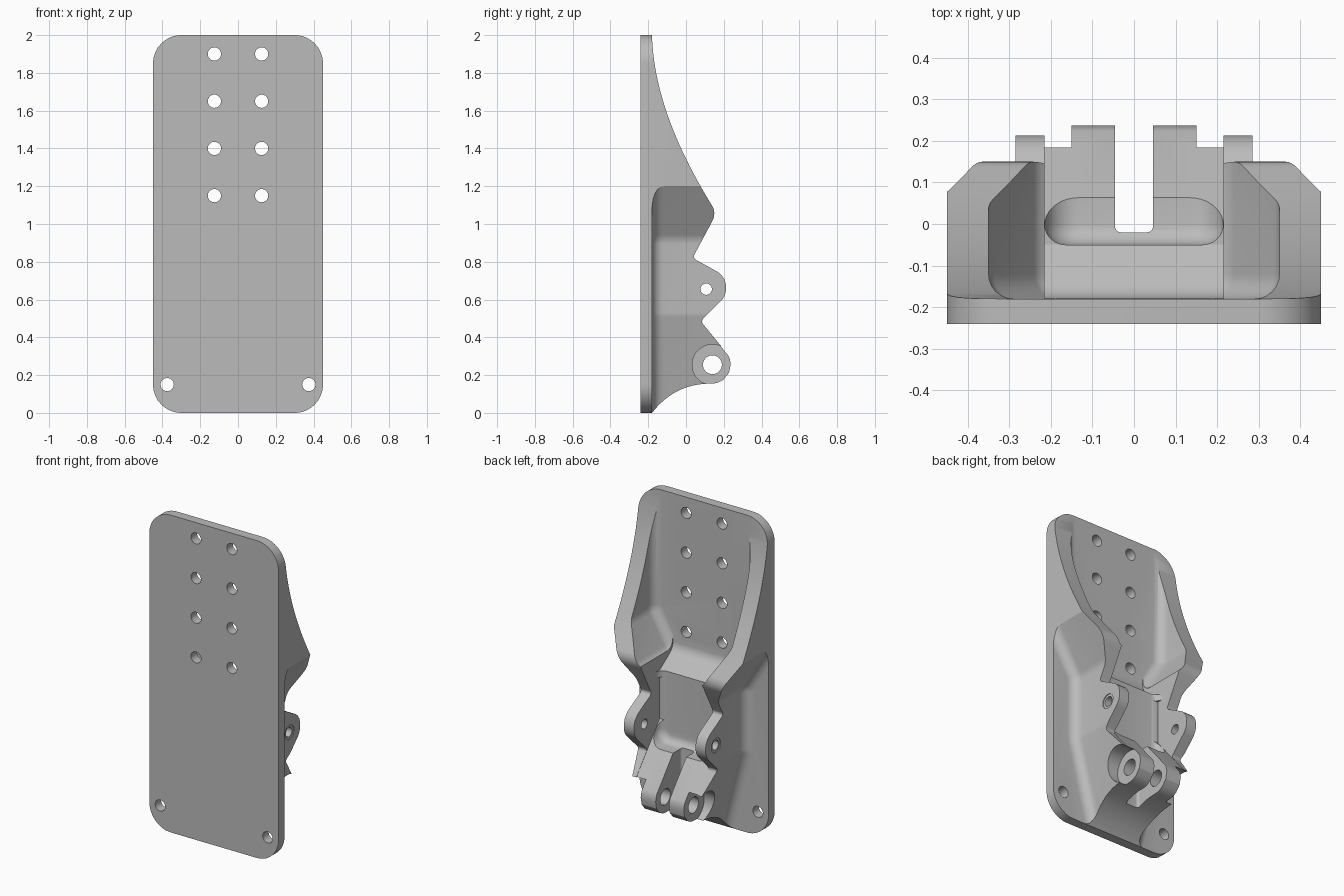
import bpy, bmesh, math
from mathutils import Vector

if "Cube" in bpy.data.objects:
    bpy.data.objects.remove(bpy.data.objects["Cube"], do_unlink=True)

metal = bpy.data.materials.new("plain_grey")
metal.use_nodes = True
GREY = (0.5, 0.5, 0.5, 1)
metal.diffuse_color = GREY
metal.node_tree.nodes["Principled BSDF"].inputs["Base Color"].default_value = GREY


def rounded(corners, steps=8):
    """Outline with each (a, b, radius) corner replaced by an arc."""
    out = []
    for i, (a, b, *r) in enumerate(corners):
        p = Vector((a, b))
        if not r:
            out.append(p)
            continue
        u = (Vector(corners[i - 1][:2]) - p).normalized()
        v = (Vector(corners[(i + 1) % len(corners)][:2]) - p).normalized()
        half = u.angle(v) / 2
        centre = p + (u + v).normalized() * r[0] / math.sin(half)
        start = p + u * r[0] / math.tan(half) - centre
        end = p + v * r[0] / math.tan(half) - centre
        for k in range(steps + 1):
            t = k / steps
            out.append(centre + start.lerp(end, t).normalized() * r[0])
    return out


def bezier(a, b, c, steps):
    a, b, c = Vector(a), Vector(b), Vector(c)
    return [tuple(a * (1 - t) ** 2 + b * 2 * t * (1 - t) + c * t * t)
            for t in (k / steps for k in range(steps + 1))]


def prism(name, outline, axis, lo, hi, floor_fillet=0):
    """Extrude an outline along x (points y, z) or y (points x, z)."""
    bm = bmesh.new()

    def ring(d):
        return [bm.verts.new((d, a, b) if axis == "x" else (a, d, b))
                for a, b in outline]
    low, high = ring(lo), ring(hi)
    base = bm.faces.new(low)
    bm.faces.new(high[::-1])
    n = len(low)
    for i in range(n):
        j = (i + 1) % n
        bm.faces.new((low[j], low[i], high[i], high[j]))
    bmesh.ops.recalc_face_normals(bm, faces=bm.faces[:])
    if floor_fillet:
        bmesh.ops.bevel(bm, geom=list(base.edges), offset=floor_fillet,
                        segments=6, profile=0.5, affect="EDGES")
    mesh = bpy.data.meshes.new(name)
    bm.to_mesh(mesh)
    bm.free()
    mesh.materials.append(metal)
    obj = bpy.data.objects.new(name, mesh)
    bpy.context.collection.objects.link(obj)
    return obj


def circle(a, b, r, n=32):
    return [(a + r * math.cos(k * math.tau / n), b + r * math.sin(k * math.tau / n))
            for k in range(n)]


# Rounded blank, trimmed by the side silhouette
bracket = prism("mounting_bracket", rounded(
    [(-0.45, 0, 0.15), (0.45, 0, 0.15), (0.45, 2, 0.15), (-0.45, 2, 0.15)], 10),
    "y", -0.24, 0.4)
silhouette = rounded(
    [(-0.3, -0.1), (-0.3, 2.1), (-0.18, 2.1)]
    + bezier((-0.18, 2), (-0.17, 1.6), (0.13, 1.11), 24)
    + [(0.162, 1.058, 0.08), (0.035, 0.82, 0.02), (0.278, 0.686, 0.1),
       (0.078, 0.485, 0.02), (0.348, 0.155, 0.1)]
    + bezier((0.13, 0.155), (-0.06, 0.155), (-0.18, 0), 14)
    + [(-0.18, -0.1)])
trims = [(prism("silhouette_cutter", silhouette, "x", -0.6, 0.6), "INTERSECT")]


def cut(*args, **kw):
    trims.append((prism(*args, **kw), "DIFFERENCE"))


# Outer recesses beside the narrow lower body, and the lower lug faces
for s in (-1, 1):
    side = [(0.285, 0.92, 0.1), (0.285, 0.52, 0.1), (0.13, -0.1),
            (0.7, -0.1), (0.7, 1.624)]
    cut("side_recess_cutter", rounded([(s * p[0], *p[1:]) for p in side]),
        "y", -0.18, 0.5, floor_fillet=0.06)
    cut("lug_face_cutter", circle(0.14, 0.255, 0.107, 48), "x",
        *sorted((s * 0.15, s * 0.4)))
    cut("lug_seat_cutter", circle(0.107, 0.655, 0.045), "x",
        *sorted((s * 0.28, s * 0.4)))

# Upper tray, ramp, lower pocket and the sloped shelf
upper = [(0.35, 2.3), (0.35, 1.25, 0.1), (0.22, 1.02, 0.07)]
cut("tray_cutter", rounded(upper + [(-p[0], *p[1:]) for p in upper[::-1]]),
    "y", -0.18, 0.5, floor_fillet=0.06)
cut("ramp_cutter", rounded([(-0.179, 1.3), (-0.179, 1.03, 0.08), (-0.049, 0.94),
                            (0.5, 0.94), (0.5, 1.3)]), "x", -0.215, 0.215)
cut("pocket_cutter", rounded([(-0.215, 1.15), (-0.215, 0.5, 0.08),
                              (0.215, 0.5, 0.08), (0.215, 1.15)]),
    "y", -0.05, 0.5, floor_fillet=0.05)
cut("shelf_cutter", [(0.36, 0.138), (-0.045, 0.632), (-0.045, 0.9), (0.5, 0.9),
                     (0.5, 0.138)], "x", -0.2151, 0.2151)

# Slot between the lower lugs
cut("slot_cutter", [(-0.046, -0.1), (0.046, -0.1), (0.046, 0.75), (-0.046, 0.75)],
    "y", -0.02, 0.5, floor_fillet=0.015)

# Pivot holes across the lugs and screw holes through the plate
cut("lower_pivot_cutter", circle(0.14, 0.255, 0.05), "x", -0.6, 0.6)
cut("upper_pivot_cutter", circle(0.107, 0.655, 0.03), "x", -0.6, 0.6)
for s in (-1, 1):
    for z in (1.15, 1.4, 1.65, 1.9):
        cut("screw_hole_cutter", circle(s * 0.125, z, 0.035), "y", -0.5, 0.3)
    cut("corner_hole_cutter", circle(s * 0.375, 0.15, 0.035), "y", -0.5, 0.3)

# Apply every cut in order
bpy.context.view_layer.objects.active = bracket
for cutter, mode in trims:
    cutter.hide_render = True
    mod = bracket.modifiers.new(cutter.name, "BOOLEAN")
    mod.operation, mod.object, mod.solver = mode, cutter, "EXACT"
    bpy.ops.object.modifier_apply(modifier=mod.name)
    bpy.data.objects.remove(cutter, do_unlink=True)

bpy.ops.object.select_all(action="DESELECT")
bracket.select_set(True)
bpy.ops.object.shade_smooth_by_angle(angle=math.radians(25))
